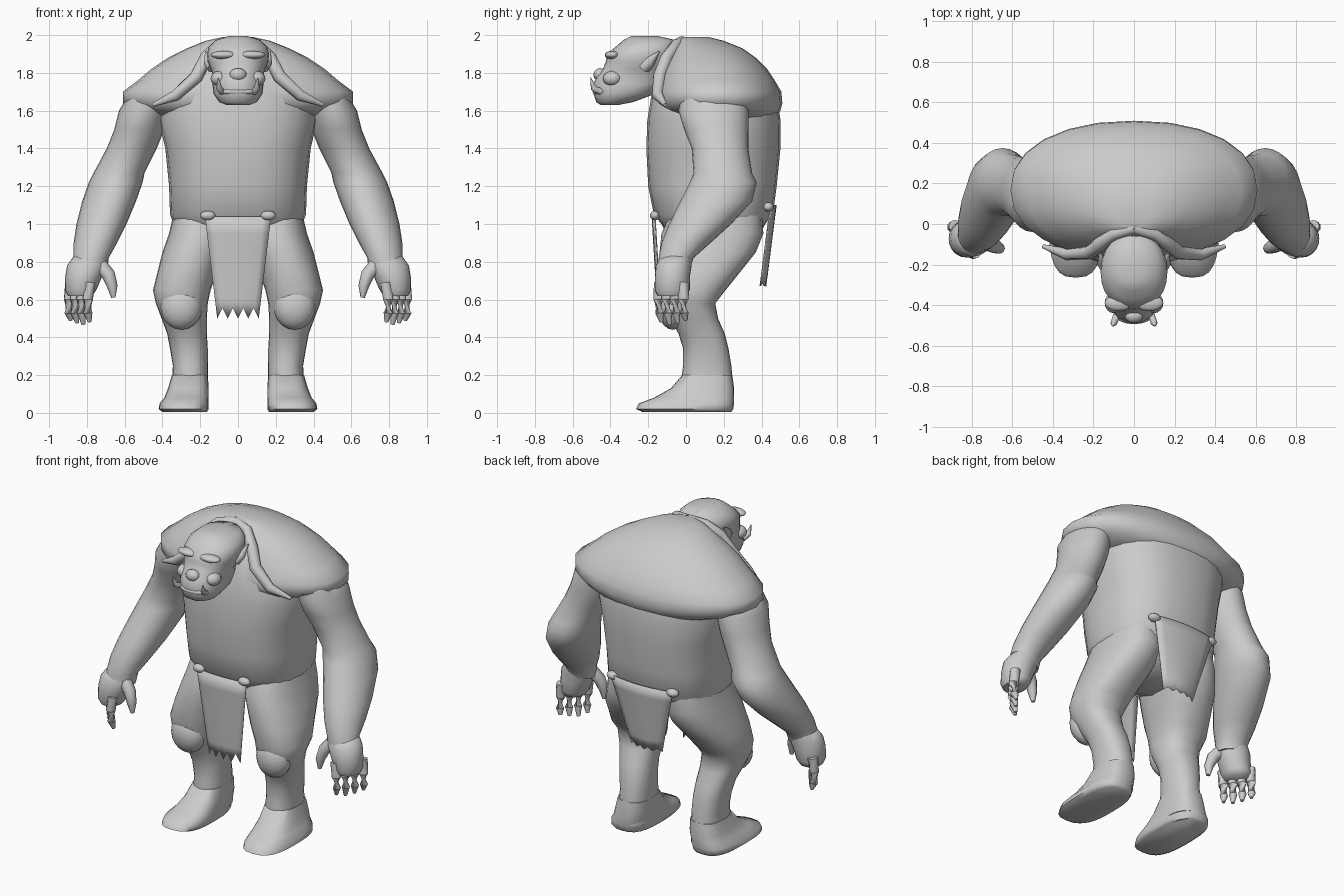
import bpy
import bmesh
from math import cos, sin, pi
from mathutils import Vector

default_cube = bpy.data.objects.get("Cube")
if default_cube:
    bpy.data.objects.remove(default_cube, do_unlink=True)

# One plain grey covers skin, cloth and tusks
grey = bpy.data.materials.new("plain grey")
grey.use_nodes = True
shade = (0.6, 0.6, 0.6, 1)
grey.diffuse_color = shade
grey.node_tree.nodes["Principled BSDF"].inputs["Base Color"].default_value = shade


def finish(name, bm, angle=pi / 3):
    """Turn a bmesh into a smooth shaded grey object."""
    bmesh.ops.recalc_face_normals(bm, faces=bm.faces[:])
    mesh = bpy.data.meshes.new(name)
    bm.to_mesh(mesh)
    bm.free()
    mesh.materials.append(grey)
    obj = bpy.data.objects.new(name, mesh)
    bpy.context.collection.objects.link(obj)
    bpy.ops.object.select_all(action="DESELECT")
    obj.select_set(True)
    bpy.context.view_layer.objects.active = obj
    bpy.ops.object.shade_smooth_by_angle(angle=angle)
    return obj


def rounded(value, power):
    """Superellipse coordinate for a cosine or sine value."""
    return abs(value) ** (2 / power) * (1 if value >= 0 else -1)


def skin(bm, rings):
    """Bridge closed vertex rings and cap both ends."""
    for low, high in zip(rings, rings[1:]):
        for i in range(len(low)):
            j = (i + 1) % len(low)
            bm.faces.new((low[i], low[j], high[j], high[i]))
    bm.faces.new(rings[0])
    bm.faces.new(rings[-1])


def slices(name, rows, side=1, power=2.0, count=24):
    """Loft level slices given as height, x range and y range."""
    bm = bmesh.new()
    rings = []
    for z, x_min, x_max, y_min, y_max in rows:
        ring = []
        for i in range(count):
            turn = 2 * pi * i / count
            x = (x_min + x_max) / 2 + (x_max - x_min) / 2 * rounded(cos(turn), power)
            y = (y_min + y_max) / 2 + (y_max - y_min) / 2 * rounded(sin(turn), power)
            ring.append(bm.verts.new((x * side, y, z)))
        rings.append(ring)
    skin(bm, rings)
    return finish(name, bm)


def centred(name, rows, power=2.0):
    """Loft level slices that are symmetric about the middle plane."""
    return slices(name, [(z, -w, w, front, back) for z, w, front, back in rows], power=power)


def tube(name, points, radii, side=1, count=10):
    """Sweep a round section along a path with changing radius."""
    bm = bmesh.new()
    path = [Vector((x * side, y, z)) for x, y, z in points]
    rings = []
    for i, point in enumerate(path):
        along = path[min(i + 1, len(path) - 1)] - path[max(i - 1, 0)]
        turn = along.to_track_quat("Z", "Y")
        ring = []
        for k in range(count):
            angle = 2 * pi * k / count
            offset = Vector((cos(angle), sin(angle), 0)) * radii[i]
            ring.append(bm.verts.new(point + turn @ offset))
        rings.append(ring)
    skin(bm, rings)
    return finish(name, bm)


def blob(name, centre, size, side=1):
    """Stretched sphere for soft bumps."""
    bm = bmesh.new()
    bmesh.ops.create_uvsphere(bm, u_segments=16, v_segments=10, radius=1)
    bmesh.ops.scale(bm, vec=size, verts=bm.verts[:])
    bmesh.ops.translate(bm, vec=(centre[0] * side, centre[1], centre[2]), verts=bm.verts[:])
    return finish(name, bm)


def cloth(name, widths, heights, depths, curl, jag):
    """Hanging cloth panel, curled at its sides, with a torn lower hem."""
    bm = bmesh.new()
    columns, steps = 8, 6
    grid = []
    for r in range(steps + 1):
        t = r / steps
        row = []
        for c in range(columns + 1):
            u = 2 * c / columns - 1
            x = u * (widths[0] + (widths[1] - widths[0]) * t)
            y = depths[0] + (depths[1] - depths[0]) * t + curl * u * u
            z = heights[0] + (heights[1] - heights[0]) * t
            if r == steps and c % 2:
                z += jag
            row.append(bm.verts.new((x, y, z)))
        grid.append(row)
    for upper, lower in zip(grid, grid[1:]):
        for c in range(columns):
            bm.faces.new((upper[c], upper[c + 1], lower[c + 1], lower[c]))
    panel = finish(name, bm)
    panel.modifiers.new("thickness", "SOLIDIFY").thickness = 0.006


# Trunk: pelvis, belly and chest
centred("torso", [
    (.84, .1, .05, .25), (.9, .24, -.08, .37), (1, .34, -.13, .42), (1.05, .36, -.17, .46),
    (1.2, .365, -.2, .48), (1.4, .385, -.21, .5), (1.55, .42, -.205, .5),
    (1.7, .4, -.18, .48), (1.82, .3, -.14, .4), (1.92, .15, -.07, .2)], power=2.5)

# Heavy hump over back and shoulders
centred("shoulder_hump", [
    (1.56, .42, -.1, .47), (1.6, .54, -.14, .5), (1.64, .61, -.17, .51), (1.7, .61, -.17, .505),
    (1.76, .53, -.15, .47), (1.82, .46, -.13, .43), (1.88, .37, -.1, .37),
    (1.93, .27, -.07, .3), (1.97, .17, -.05, .2), (1.99, .08, -.02, .12)], power=2.2)

# Head with heavy jaw, and the neck behind it
centred("head", [
    (1.63, .06, -.45, -.36), (1.645, .1, -.475, -.28), (1.69, .13, -.49, -.16),
    (1.74, .135, -.49, -.12), (1.78, .13, -.475, -.1), (1.82, .145, -.44, -.08),
    (1.86, .16, -.425, -.06), (1.9, .165, -.42, -.05), (1.94, .155, -.37, -.05),
    (1.975, .115, -.33, -.06), (1.995, .05, -.29, -.15)], power=2.2)
blob("nose", (0, -.455, 1.79), (.045, .035, .035))
blob("lower_lip", (0, -.44, 1.7), (.1, .055, .025))

# Loincloth, front and back
cloth("front_loincloth", (.175, .11), (1.04, .5), (-.182, -.15), .015, .055)
cloth("back_loincloth", (.22, .11), (1.1, .67), (.48, .425), -.03, .02)

for side, label in ((1, "left"), (-1, "right")):
    # Face parts
    blob(label + "_brow", (.075, -.39, 1.895), (.07, .04, .022), side)
    blob(label + "_cheek", (.1, -.39, 1.77), (.045, .05, .04), side)
    tube(label + "_tusk", [(.085, -.45, 1.7), (.1, -.49, 1.72), (.105, -.505, 1.775)],
         [.018, .016, .002], side)
    tube(label + "_ear", [(.13, -.22, 1.83), (.155, -.19, 1.86), (.172, -.14, 1.915)],
         [.035, .028, .002], side)

    # Rolled edge of the hump beside the neck
    tube(label + "_collar", [(0, -.02, 1.965), (.1, -.05, 1.95), (.17, -.1, 1.88),
                             (.22, -.14, 1.78), (.33, -.15, 1.68), (.45, -.11, 1.63)],
         [.03, .03, .035, .035, .03, .01], side)

    # Arm from shoulder to wrist
    slices(label + "_arm", [
        (1.7, .36, .57, -.02, .3), (1.6, .37, .63, -.04, .33), (1.5, .39, .655, -.01, .33),
        (1.4, .43, .695, .03, .33), (1.27, .495, .765, .04, .35), (1.22, .505, .79, .02, .375),
        (1.12, .54, .825, -.03, .35), (1, .59, .855, -.09, .24), (.9, .64, .87, -.13, .13),
        (.82, .685, .87, -.145, .04), (.76, .69, .89, -.15, .02)], side)

    # Hand with palm, thumb and four fingers
    slices(label + "_palm", [
        (.83, .7, .87, -.13, .03), (.78, .695, .905, -.16, .03), (.72, .72, .915, -.165, .02),
        (.65, .75, .915, -.165, .02), (.62, .77, .9, -.15, 0)], side)
    tube(label + "_thumb", [(.73, -.09, .78), (.685, -.11, .73), (.665, -.12, .67), (.66, -.12, .61)],
         [.04, .036, .028, .012], side)
    for finger in range(4):
        t = finger / 3
        x = .785 + .1 * t
        y = -.14 + .13 * t
        tip = .465 + .04 * abs(t - .4)
        tube(label + "_finger_" + str(finger + 1),
             [(x, y, .69), (x + .01, y - .005, .6), (x + .01, y, .53), (x, y + .01, tip)],
             [.03, .028, .024, .01], side)

    # Leg from hip to ankle
    slices(label + "_leg", [
        (1.06, .06, .34, -.08, .4), (.95, .04, .365, -.13, .41), (.85, .07, .4, -.14, .37),
        (.75, .11, .425, -.15, .29), (.65, .145, .45, -.14, .21), (.58, .16, .435, -.13, .155),
        (.5, .165, .405, -.085, .17), (.42, .165, .375, -.04, .205), (.34, .16, .36, -.015, .225),
        (.25, .16, .345, -.015, .24), (.15, .16, .35, -.03, .25), (.05, .16, .36, -.03, .25)],
        side, power=2.3)
    blob(label + "_knee", (.3, -.07, .56), (.11, .08, .12), side)

    # Foot spreading towards the toes
    slices(label + "_foot", [
        (.005, .165, .4, -.23, .24), (.02, .155, .42, -.265, .25), (.05, .155, .415, -.25, .255),
        (.08, .155, .39, -.17, .255), (.13, .155, .37, -.08, .255), (.2, .16, .35, -.02, .245)],
        side, power=2.8)

    # Knots holding the cloth at the waist
    blob(label + "_front_knot", (.16, -.165, 1.045), (.04, .025, .025), side)
    blob(label + "_back_knot", (.21, .435, 1.09), (.04, .03, .025), side)
